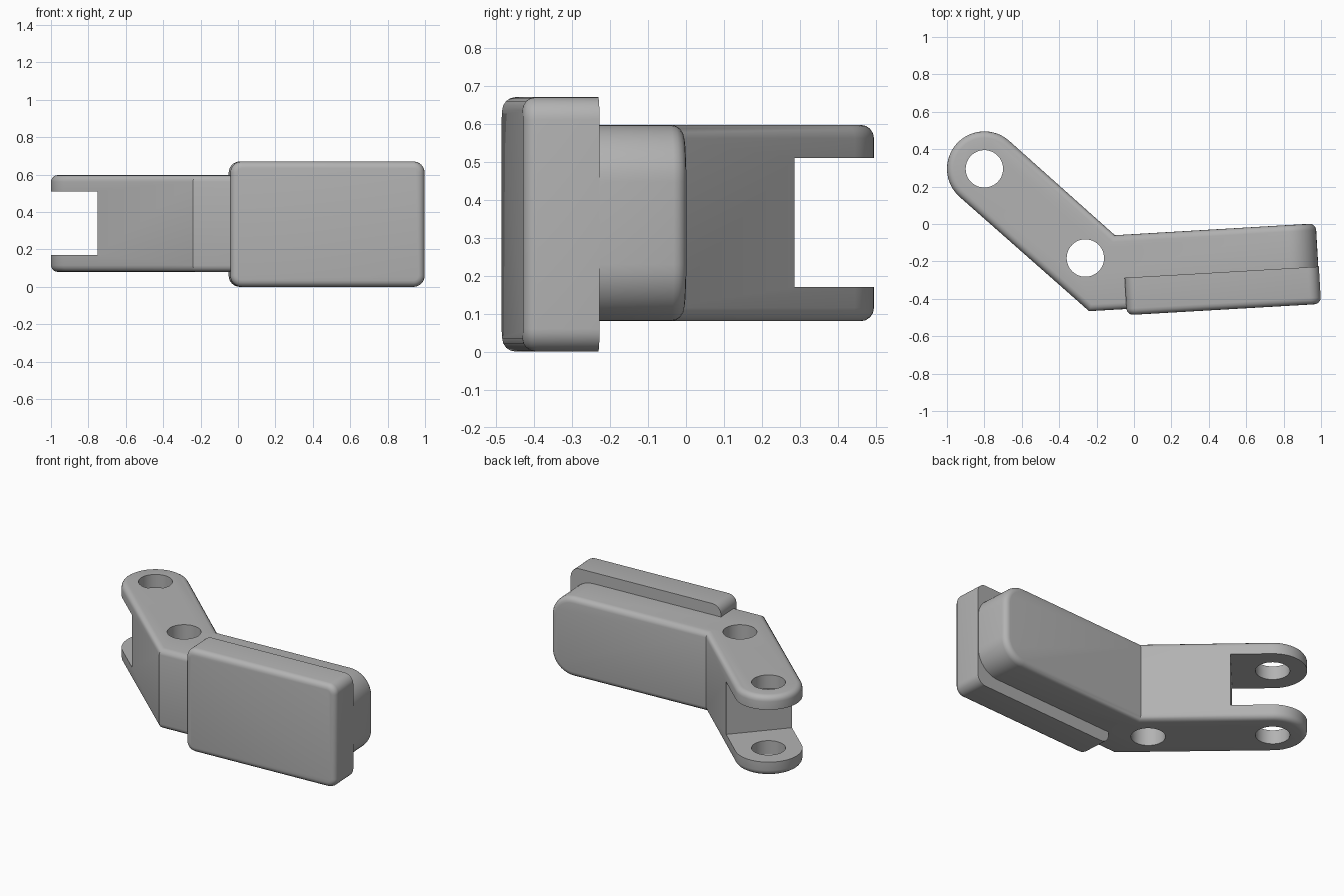
import bpy, bmesh, math
from mathutils import Matrix, Vector

cube = bpy.data.objects.get("Cube")
if cube:
    bpy.data.objects.remove(cube)

GREY = (0.45, 0.45, 0.45, 1)
grey = bpy.data.materials.new("plain grey")
grey.use_nodes = True
grey.diffuse_color = GREY
grey.node_tree.nodes["Principled BSDF"].inputs["Base Color"].default_value = GREY

EYE = Vector((-0.8, 0.295))        # centre of the fork end
PIVOT = Vector((-0.26, -0.182))    # second pin hole
ALONG = (PIVOT - EYE).normalized()
SIDE = Vector((-ALONG.y, ALONG.x))
ARM_ANGLE = math.atan2(ALONG.y, ALONG.x)
PAD_ANGLE = math.radians(3.3)
LOW, HIGH = 0.08, 0.597


def make_object(name, bm):
    bmesh.ops.recalc_face_normals(bm, faces=bm.faces)
    mesh = bpy.data.meshes.new(name)
    bm.to_mesh(mesh)
    bm.free()
    mesh.materials.append(grey)
    obj = bpy.data.objects.new(name, mesh)
    bpy.context.collection.objects.link(obj)
    return obj


def round_edges(bm, test, radius, segments):
    edges = [e for e in bm.edges if len(e.link_faces) == 2 and test(e)]
    bmesh.ops.bevel(bm, geom=edges, offset=radius, segments=segments,
                    profile=0.5, affect='EDGES', clamp_overlap=True)


def box(size, place):
    bm = bmesh.new()
    bmesh.ops.create_cube(bm, size=1, matrix=place @ Matrix.Diagonal((*size, 1)))
    return bm


def cut(target, cutter):
    mod = target.modifiers.new("cut", 'BOOLEAN')
    mod.operation = 'DIFFERENCE'
    mod.solver = 'EXACT'
    mod.object = cutter
    bpy.context.view_layer.objects.active = target
    bpy.ops.object.modifier_apply(modifier=mod.name)
    bpy.data.objects.remove(cutter)


def smooth(obj):
    bpy.ops.object.select_all(action='DESELECT')
    obj.select_set(True)
    bpy.context.view_layer.objects.active = obj
    bpy.ops.object.shade_smooth_by_angle(angle=math.radians(30))


# Bent body: rounded fork end, elbow and straight plate, extruded upwards
outline = []
for i in range(33):
    a = math.pi * i / 32
    outline.append(EYE + 0.2 * (SIDE * math.cos(a) - ALONG * math.sin(a)))
outline += [Vector(p) for p in ((-0.24, -0.466), (0.995, -0.395),
                                (0.972, 0.003), (-0.102, -0.06))]
bm = bmesh.new()
base = bm.faces.new([bm.verts.new((p.x, p.y, LOW)) for p in outline])
raised = bmesh.ops.extrude_face_region(bm, geom=[base])["geom"]
bmesh.ops.translate(bm, vec=(0, 0, HIGH - LOW),
                    verts=[v for v in raised if isinstance(v, bmesh.types.BMVert)])
bmesh.ops.recalc_face_normals(bm, faces=bm.faces)

# Large rounding at the far end, then a small fillet round the outline
round_edges(bm, lambda e: all(v.co.x > 0.9 for v in e.verts)
            and abs(e.verts[0].co.z - e.verts[1].co.z) < 0.01, 0.15, 10)
bm.normal_update()


def is_outline(e):
    upright = abs(e.verts[0].co.z - e.verts[1].co.z) > 0.4
    return e.calc_face_angle(0) > 0.7 and not upright or (
        e.calc_face_angle(0) > 0.7 and all(v.co.x > 0.9 for v in e.verts))


round_edges(bm, is_outline, 0.035, 4)
body = make_object("bent_body", bm)

# Fork slot and the two pin holes
slot_mid = EYE + ALONG * (0.24 - 0.4)
place = Matrix.Translation((slot_mid.x, slot_mid.y, 0.34)) @ Matrix.Rotation(ARM_ANGLE, 4, 'Z')
cut(body, make_object("slot_cutter", box((0.8, 0.8, 0.34), place)))
for centre in (EYE, PIVOT):
    bm = bmesh.new()
    bmesh.ops.create_cone(bm, cap_ends=True, segments=48, radius1=0.1, radius2=0.1,
                          depth=2, matrix=Matrix.Translation((centre.x, centre.y, 0.3)))
    cut(body, make_object("hole_cutter", bm))
smooth(body)

# Front pad: rounded corners, filleted front rim and a sharp back
bm = box((1.04, 0.2, 0.67), Matrix.Identity(4))
round_edges(bm, lambda e: abs(e.verts[0].co.y - e.verts[1].co.y) > 0.1, 0.06, 8)
round_edges(bm, lambda e: all(v.co.y < -0.09 for v in e.verts), 0.035, 4)
bm.transform(Matrix.Translation((0.475, -0.3575, 0.335)) @ Matrix.Rotation(PAD_ANGLE, 4, 'Z'))
smooth(make_object("front_pad", bm))
